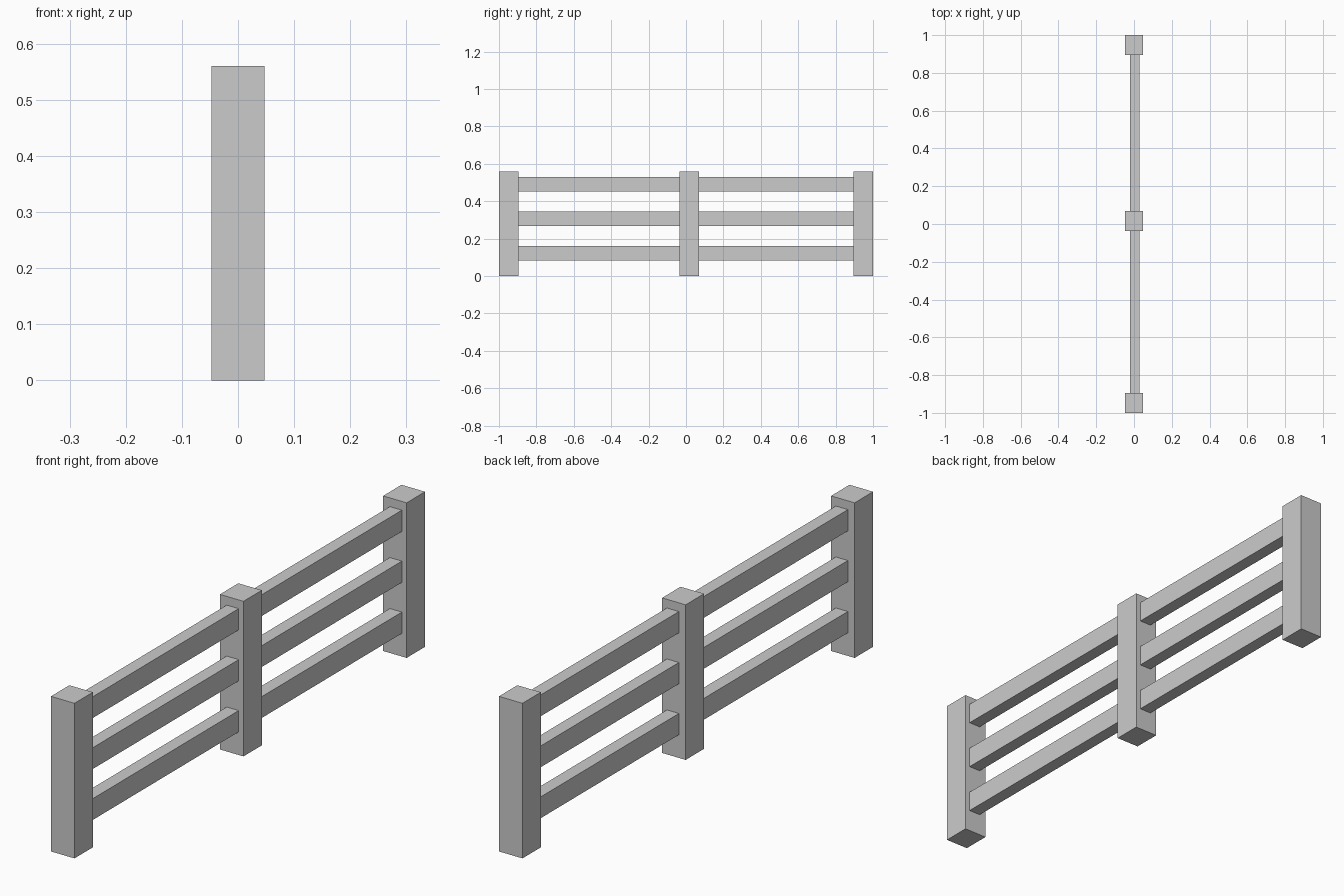
import bpy

if "Cube" in bpy.data.objects:
    bpy.data.objects.remove(bpy.data.objects["Cube"])


def box(name, lo, hi):
    """Axis-aligned box from its two opposite corners."""
    centre = [(a + b) / 2 for a, b in zip(lo, hi)]
    bpy.ops.mesh.primitive_cube_add(size=1, location=centre)
    ob = bpy.context.object
    ob.name = name
    ob.scale = [b - a for a, b in zip(lo, hi)]
    bpy.ops.object.transform_apply(location=False, rotation=False, scale=True)
    return ob


POST_X, POST_H = 0.047, 0.56
POSTS = [(-1.0, -0.895), (-0.036, 0.069), (0.895, 1.0)]   # y range of each post
RAIL_X = (-0.020, 0.028)
RAIL_Z, RAIL_H = (0.122, 0.306, 0.490), 0.077
EMBED = 0.004

# Upright posts
for i, (y0, y1) in enumerate(POSTS):
    box(f"post_{i + 1}", (-POST_X, y0, 0), (POST_X, y1, POST_H))

# Three rails in each bay, let slightly into the posts
for bay, (a, b) in enumerate(zip(POSTS, POSTS[1:])):
    for row, z in enumerate(RAIL_Z):
        box(f"rail_bay{bay + 1}_row{row + 1}",
            (RAIL_X[0], a[1] - EMBED, z - RAIL_H / 2),
            (RAIL_X[1], b[0] + EMBED, z + RAIL_H / 2))
